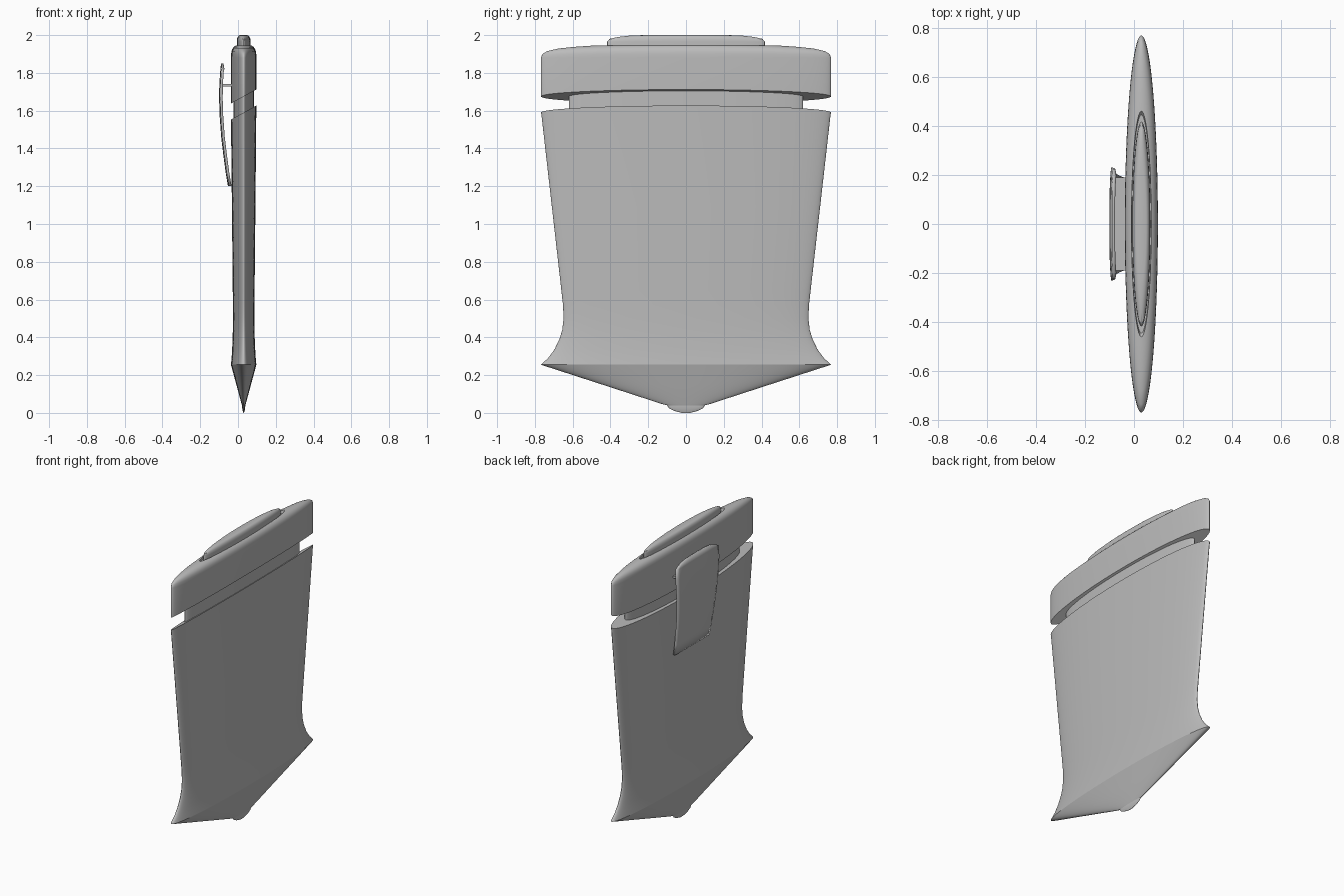
import bpy, bmesh, math

cube = bpy.data.objects.get("Cube")
if cube:
    bpy.data.objects.remove(cube, do_unlink=True)

CENTRE_X = 0.03
FLATTEN = 0.0877   # ratio of depth to width of the oval section
SLANT = 0.55       # slope of the cut between cap and barrel
SEGMENTS = 192

grey = bpy.data.materials.new("plain grey")
grey.use_nodes = True
colour = (0.5, 0.5, 0.5, 1)
grey.diffuse_color = colour
grey.node_tree.nodes["Principled BSDF"].inputs["Base Color"].default_value = colour


def finish(name, bm, angle=40):
    bmesh.ops.recalc_face_normals(bm, faces=bm.faces)
    mesh = bpy.data.meshes.new(name)
    bm.to_mesh(mesh)
    bm.free()
    mesh.materials.append(grey)
    obj = bpy.data.objects.new(name, mesh)
    bpy.context.collection.objects.link(obj)
    bpy.ops.object.select_all(action="DESELECT")
    obj.select_set(True)
    bpy.context.view_layer.objects.active = obj
    bpy.ops.object.shade_smooth_by_angle(angle=math.radians(angle))
    return obj


def oval_lathe(name, profile, slanted=()):
    """Turn (radius, height) points into a flattened solid; slanted rings are tilted."""
    bm = bmesh.new()
    rings = []
    for i, (r, z) in enumerate(profile):
        ring = []
        for s in range(SEGMENTS):
            a = 2 * math.pi * s / SEGMENTS
            dx = r * FLATTEN * math.cos(a)
            tilt = SLANT * dx if i in slanted else 0
            ring.append(bm.verts.new((CENTRE_X + dx, r * math.sin(a), z + tilt)))
        rings.append(ring)
    for low, high in zip(rings, rings[1:]):
        for s in range(SEGMENTS):
            t = (s + 1) % SEGMENTS
            bm.faces.new((low[s], low[t], high[t], high[s]))
    bm.faces.new(rings[0])
    bm.faces.new(rings[-1])
    return finish(name, bm)


# Writing end
oval_lathe("tip", [(0.02, 0), (0.06, 0.01), (0.09, 0.025), (0.1, 0.04), (0.1, 0.06)])
oval_lathe("nose_cone", [(0.1, 0.04), (0.13, 0.048), (0.45, 0.152), (0.768, 0.255)])

# Barrel with flared grip and slanted top
oval_lathe("barrel", [(0.768, 0.255), (0.73, 0.29), (0.697, 0.335), (0.67, 0.39),
                      (0.655, 0.44), (0.648, 0.5), (0.651, 0.57), (0.66, 0.65),
                      (0.71, 1.09), (0.765, 1.575), (0.768, 1.59)], slanted=(9, 10))
oval_lathe("neck", [(0.62, 1.5), (0.62, 1.75)])

# Cap with slanted bottom, rounded shoulder and a recess for the button
oval_lathe("cap", [(0.768, 1.675), (0.768, 1.88), (0.76, 1.9), (0.735, 1.915),
                   (0.68, 1.928), (0.6, 1.937), (0.52, 1.943), (0.46, 1.946),
                   (0.445, 1.93)], slanted=(0,))
oval_lathe("push_button", [(0.417, 1.9), (0.417, 1.965), (0.405, 1.98),
                           (0.36, 1.99), (0.3, 1.997), (0.22, 2.0)])

# Clip: a bowed strip, tapering downwards: (x, height, half width)
path = [(-0.09, 1.85, 0.2), (-0.094, 1.81, 0.225), (-0.099, 1.74, 0.23),
        (-0.1, 1.66, 0.224), (-0.097, 1.57, 0.215), (-0.089, 1.46, 0.205),
        (-0.077, 1.36, 0.198), (-0.065, 1.27, 0.193), (-0.053, 1.2, 0.19)]
COLUMNS = 16
bm = bmesh.new()
rows = []
for i, (x, z, w) in enumerate(path):
    row = []
    for c in range(COLUMNS + 1):
        u = 2 * c / COLUMNS - 1
        drop = 0.025 * u ** 4 if i == 0 else 0
        row.append(bm.verts.new((x + 0.006 * u ** 4, u * w, z - drop)))
    rows.append(row)
for a, b in zip(rows, rows[1:]):
    for c in range(COLUMNS):
        bm.faces.new((a[c], a[c + 1], b[c + 1], b[c]))
clip = finish("clip", bm)
solid = clip.modifiers.new("thickness", "SOLIDIFY")
solid.thickness = 0.013
solid.offset = -1 if clip.data.polygons[0].normal.x < 0 else 1

# Arm joining clip to cap
bm = bmesh.new()
bmesh.ops.create_cube(bm, size=1)
for v in bm.verts:
    v.co = (-0.055 + v.co.x * 0.07, v.co.y * 0.38, 1.735 + v.co.z * 0.014)
finish("clip_arm", bm)
